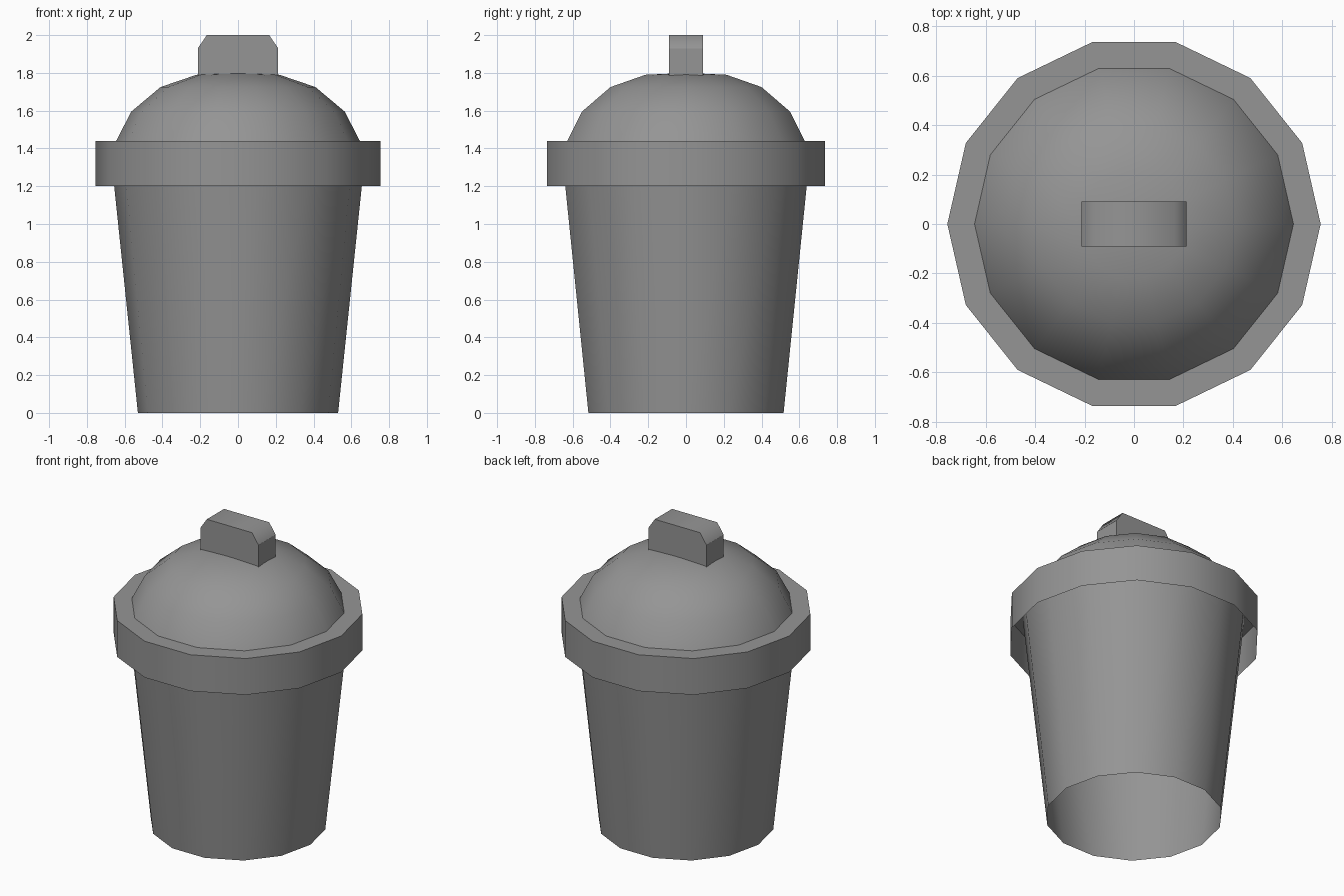
import bpy, bmesh, math

SIDES = 14

cube = bpy.data.objects.get("Cube")
if cube:
    bpy.data.objects.remove(cube, do_unlink=True)

grey = bpy.data.materials.new("mid grey")
grey.use_nodes = True
grey.diffuse_color = (0.30, 0.30, 0.30, 1)
grey.node_tree.nodes["Principled BSDF"].inputs["Base Color"].default_value = (0.30, 0.30, 0.30, 1)


def finish(bm, name):
    """Turn a bmesh into a named, coloured, smooth-shaded object."""
    bmesh.ops.recalc_face_normals(bm, faces=bm.faces)
    for face in bm.faces:
        face.smooth = True
    mesh = bpy.data.meshes.new(name)
    bm.to_mesh(mesh)
    bm.free()
    mesh.materials.append(grey)
    obj = bpy.data.objects.new(name, mesh)
    bpy.context.collection.objects.link(obj)
    return obj


def lathe(name, profile):
    """Spin a (radius, height) profile around z, keeping sharp rims."""
    bm = bmesh.new()
    verts = [bm.verts.new((r, 0, z)) for r, z in profile]
    edges = [bm.edges.new(pair) for pair in zip(verts, verts[1:])]
    bmesh.ops.spin(bm, geom=verts + edges, cent=(0, 0, 0), axis=(0, 0, 1),
                   angle=math.tau, steps=SIDES)
    bmesh.ops.remove_doubles(bm, verts=bm.verts, dist=0.001)
    bm.normal_update()
    for edge in bm.edges:
        edge.smooth = edge.calc_face_angle(0) < math.radians(35)
    return finish(bm, name)


# Tapered can body, open underneath
lathe("can_body", [(0.53, 0), (0.68, 1.435)])

# Lid: overhanging rim, flat shoulder and shallow dome, open underneath
lathe("lid", [(0.755, 1.2), (0.755, 1.44), (0.645, 1.44), (0.565, 1.595),
              (0.41, 1.725), (0.22, 1.79), (0, 1.8)])

# Lid handle: block with chamfered upper ends
half = [(0.213, 1.76), (0.213, 1.93), (0.165, 2.0)]
outline = half + [(-x, z) for x, z in reversed(half)]
bm = bmesh.new()
front = bm.faces.new([bm.verts.new((x, -0.09, z)) for x, z in outline])
extruded = bmesh.ops.extrude_face_region(bm, geom=[front], use_keep_orig=True)
back = [v for v in extruded["geom"] if isinstance(v, bmesh.types.BMVert)]
bmesh.ops.translate(bm, verts=back, vec=(0, 0.18, 0))
# Only the two ridges between the top and the chamfers are soft
for edge in bm.edges:
    a, b = (v.co for v in edge.verts)
    edge.smooth = a.z > 1.99 and b.z > 1.99 and abs(a.y - b.y) > 0.1
finish(bm, "lid_handle")
